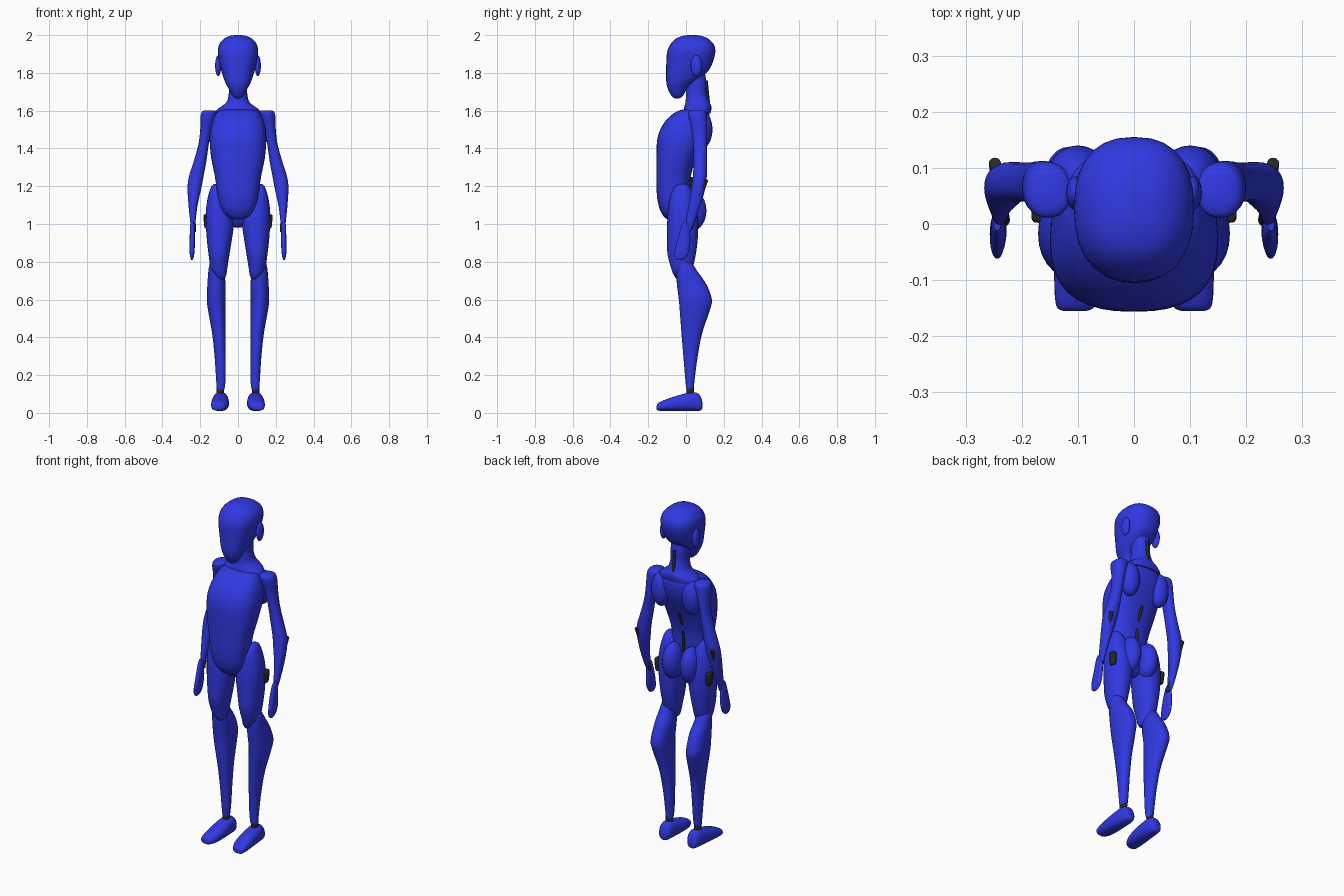
import bpy, bmesh, math
from mathutils import Vector


def material(name, rgb):
    m = bpy.data.materials.new(name)
    m.diffuse_color = (*rgb, 1)
    return m


BLUE = material("blue shell", (0.03, 0.04, 0.76))
BLACK = material("black joint", (0.02, 0.02, 0.02))


def finish(name, bm, mat, pair):
    bmesh.ops.recalc_face_normals(bm, faces=bm.faces)
    me = bpy.data.meshes.new(name)
    bm.to_mesh(me)
    bm.free()
    me.materials.append(mat)
    ob = bpy.data.objects.new(name, me)
    bpy.context.collection.objects.link(ob)
    bpy.context.view_layer.objects.active = ob
    ob.select_set(True)
    bpy.ops.object.shade_smooth_by_angle(angle=math.radians(50))
    ob.select_set(False)
    if pair:
        ob.modifiers.new("Mirror", "MIRROR").use_mirror_merge = False
    return ob


def spline(p0, p1, p2, p3, t):
    return [0.5 * (2 * b + (c - a) * t + (2 * a - 5 * b + 4 * c - d) * t * t
                   + (3 * b - a - 3 * c + d) * t ** 3)
            for a, b, c, d in zip(p0, p1, p2, p3)]


def loft(name, rows, mat=BLUE, pair=False, axis="z", power=2.2, sides=28, steps=4):
    """Skin through sections: (position, low u, high u, low v, high v)."""
    sections = []
    last = len(rows) - 1
    for i in range(last):
        four = [rows[max(0, min(last, i + k))] for k in (-1, 0, 1, 2)]
        sections += [spline(*four, s / steps) for s in range(steps)]
    sections.append(rows[-1])
    bm = bmesh.new()
    rings = []
    for pos, u0, u1, v0, v1 in sections:
        ring = []
        for k in range(sides):
            a = 2 * math.pi * k / sides
            c, s = math.cos(a), math.sin(a)
            u = (u0 + u1) / 2 + (u1 - u0) / 2 * math.copysign(abs(c) ** (2 / power), c)
            v = (v0 + v1) / 2 + (v1 - v0) / 2 * math.copysign(abs(s) ** (2 / power), s)
            ring.append(bm.verts.new((u, v, pos) if axis == "z" else (u, pos, v)))
        rings.append(ring)
    for a, b in zip(rings, rings[1:]):
        for k in range(sides):
            j = (k + 1) % sides
            bm.faces.new((a[k], a[j], b[j], b[k]))
    bm.faces.new(rings[0])
    bm.faces.new(rings[-1])
    return finish(name, bm, mat, pair)


def ellipsoid(name, center, radii, mat=BLUE, pair=False):
    bm = bmesh.new()
    bmesh.ops.create_uvsphere(bm, u_segments=24, v_segments=16, radius=1)
    for v in bm.verts:
        v.co = Vector([c + r * p for c, r, p in zip(center, radii, v.co)])
    return finish(name, bm, mat, pair)


def rod(name, start, end, radius, pair=False):
    a, b = Vector(start), Vector(end)
    bm = bmesh.new()
    bmesh.ops.create_cone(bm, cap_ends=True, segments=12, radius1=radius,
                          radius2=radius, depth=(b - a).length)
    turn = (b - a).to_track_quat("Z", "Y")
    for v in bm.verts:
        v.co = turn @ v.co + (a + b) / 2
    return finish(name, bm, BLACK, pair)


# Head, ears and neck
loft("head", [
    (1.665, -.012, .012, -.06, -.035), (1.68, -.03, .03, -.078, -.015),
    (1.72, -.052, .052, -.098, .01), (1.76, -.072, .072, -.105, .06),
    (1.81, -.088, .088, -.105, .118), (1.86, -.1, .1, -.104, .143),
    (1.91, -.107, .107, -.1, .155), (1.95, -.1, .1, -.083, .148),
    (1.98, -.075, .075, -.055, .118), (1.995, -.045, .045, -.02, .085),
    (2.0, -.015, .015, .01, .05)], power=2.4)
ellipsoid("ear", (.105, .055, 1.838), (.016, .03, .055), pair=True)
loft("neck", [
    (1.585, -.12, .12, -.01, .13), (1.605, -.112, .112, -.012, .134),
    (1.625, -.085, .085, -.008, .134), (1.65, -.058, .058, -.002, .122),
    (1.70, -.048, .048, .0, .108), (1.75, -.048, .048, .0, .108),
    (1.80, -.045, .045, .01, .1)])

# Torso shell with shoulder blades
loft("torso", [
    (1.025, -.02, .02, -.1, -.05), (1.04, -.058, .058, -.118, -.02),
    (1.08, -.09, .09, -.14, .01), (1.15, -.108, .108, -.154, .02),
    (1.25, -.122, .122, -.156, .025), (1.35, -.142, .142, -.156, .055),
    (1.45, -.15, .15, -.152, .1), (1.52, -.142, .142, -.126, .122),
    (1.57, -.125, .125, -.085, .125), (1.597, -.105, .105, -.045, .115),
    (1.606, -.08, .08, -.015, .1)], power=2.5, sides=36)
ellipsoid("shoulder_blade", (.1, .085, 1.5), (.055, .055, .1), pair=True)

# Hips
ellipsoid("buttock", (.058, .035, 1.07), (.054, .073, .105), pair=True)
ellipsoid("pelvis", (0, -.015, 1.06), (.09, .055, .08))

# Legs
loft("thigh", [
    (1.212, .105, .128, -.035, -.005), (1.195, .085, .143, -.06, .02),
    (1.14, .05, .16, -.085, .045), (1.07, .028, .17, -.095, .06),
    (1.0, .022, .17, -.1, .065), (.92, .032, .165, -.1, .062),
    (.84, .045, .156, -.098, .052), (.77, .056, .145, -.08, .035),
    (.73, .062, .125, -.065, .01), (.71, .072, .1, -.05, -.015)], pair=True)
loft("shin", [
    (.81, .1, .13, -.035, .0), (.795, .083, .148, -.045, .03),
    (.75, .074, .157, -.052, .06), (.68, .066, .162, -.048, .108),
    (.6, .066, .165, -.038, .137), (.54, .066, .158, -.033, .125),
    (.42, .065, .137, -.024, .085), (.3, .065, .124, -.014, .062),
    (.18, .066, .116, -.004, .046), (.125, .072, .112, .002, .04),
    (.118, .08, .104, .008, .034)], pair=True)
rod("ankle", (.093, .022, .09), (.093, .022, .14), .02, pair=True)
loft("foot", [
    (-.155, .085, .125, .018, .04), (-.147, .07, .138, .012, .053),
    (-.11, .054, .142, .01, .07), (-.05, .048, .141, .01, .09),
    (.02, .05, .135, .01, .108), (.06, .055, .128, .01, .105),
    (.08, .065, .12, .014, .08), (.087, .08, .108, .025, .055)],
    axis="y", power=2.4, pair=True)
loft("hip_block", [
    (.975, .155, .172, .008, .034), (.985, .152, .178, .004, .038),
    (1.04, .152, .183, .002, .042), (1.05, .157, .178, .008, .036)],
    BLACK, True, power=4, sides=16)

# Arms and hands
loft("arm", [
    (1.602, .125, .175, .03, .09), (1.592, .112, .192, .012, .107),
    (1.56, .118, .199, .015, .112), (1.5, .138, .2, .03, .112),
    (1.42, .155, .21, .038, .11), (1.33, .168, .235, .04, .11),
    (1.25, .183, .26, .036, .11), (1.19, .194, .267, .028, .102),
    (1.1, .214, .262, .014, .078), (1.02, .224, .254, .0, .05),
    (.965, .23, .248, -.005, .025)], pair=True)
rod("forearm_strut", (.248, .108, 1.235), (.232, .006, .96), .011, pair=True)
loft("hand", [
    (1.01, .238, .25, -.012, .008), (.985, .23, .254, -.025, .018),
    (.92, .227, .256, -.045, .023), (.86, .23, .257, -.06, .018),
    (.825, .234, .253, -.06, .002), (.81, .24, .248, -.045, -.02)], pair=True)

# Exposed spine segments
rod("neck_spine", (0, .107, 1.76), (0, .119, 1.64), .008)
rod("mid_spine", (0, .068, 1.38), (0, .036, 1.3), .008)
rod("lower_spine", (0, .026, 1.25), (0, .024, 1.13), .008)
